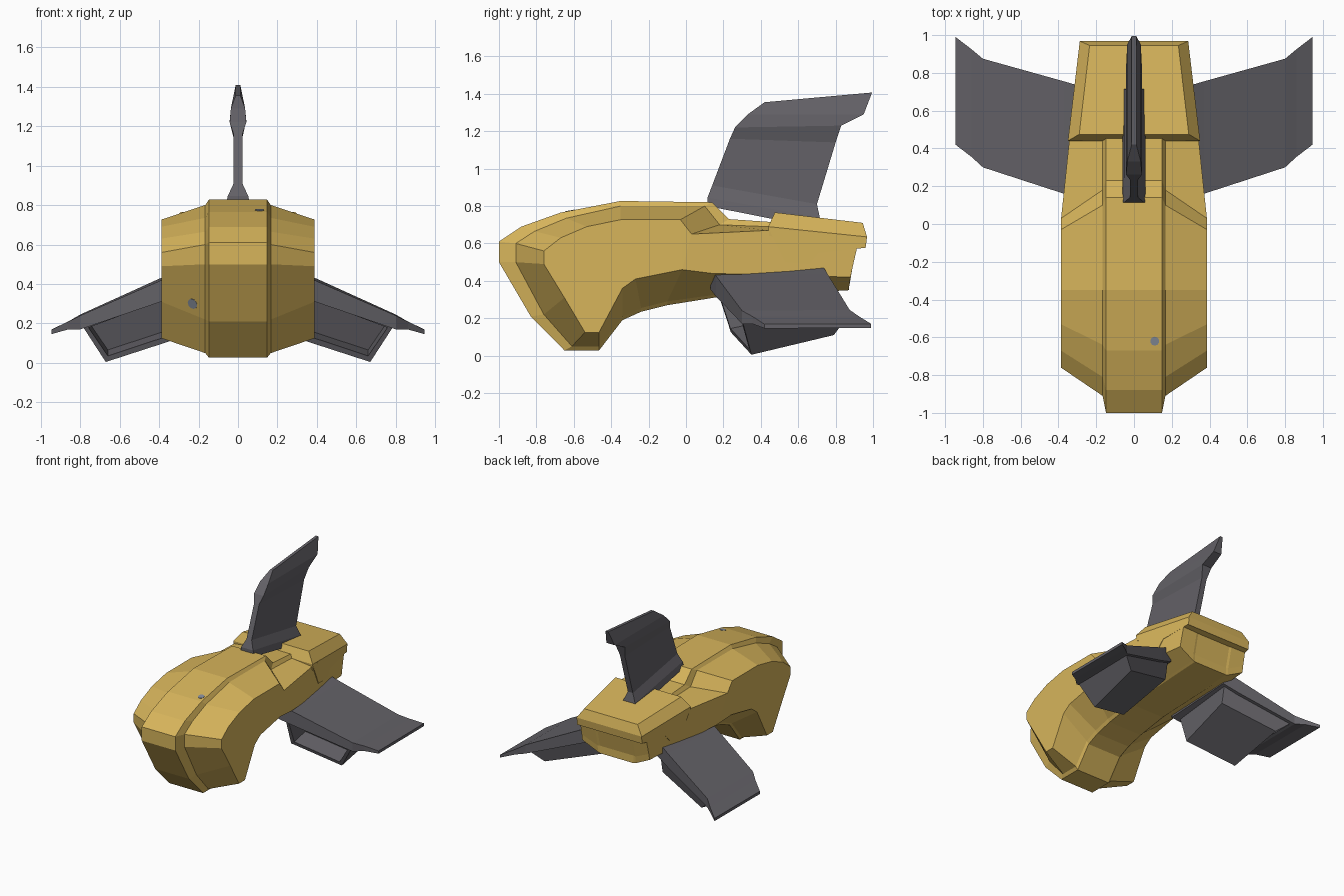
import bpy, bmesh, math
from mathutils import Vector
from mathutils.bvhtree import BVHTree

if "Cube" in bpy.data.objects:
    bpy.data.objects.remove(bpy.data.objects["Cube"])

def mat(name, col):
    m = bpy.data.materials.new(name)
    m.diffuse_color = (*col, 1)
    m.use_nodes = True
    m.node_tree.nodes["Principled BSDF"].inputs["Base Color"].default_value = m.diffuse_color
    return m

GOLD = mat("gold_paint", (0.68, 0.46, 0.105))
GREY = mat("dark_grey", (0.125, 0.12, 0.135))
BLUE = mat("blue_grey", (0.24, 0.27, 0.33))

def finish(bm, name, material):
    bmesh.ops.recalc_face_normals(bm, faces=bm.faces)
    me = bpy.data.meshes.new(name)
    bm.to_mesh(me)
    bm.free()
    ob = bpy.data.objects.new(name, me)
    me.materials.append(material)
    bpy.context.collection.objects.link(ob)
    return ob

def loft(rings, cap=True):
    """Skin a list of closed rings with equal point counts."""
    bm = bmesh.new()
    vs = [[bm.verts.new(p) for p in r] for r in rings]
    n = len(vs[0])
    for a, b in zip(vs, vs[1:]):
        for i in range(n):
            j = (i + 1) % n
            bm.faces.new((a[i], a[j], b[j], b[i]))
    caps = [bm.faces.new(vs[0]), bm.faces.new(vs[-1])] if cap else []
    bmesh.ops.recalc_face_normals(bm, faces=bm.faces)
    return bm, caps

# ---- hull: three side profiles (y, z) lofted across x
CENTRE = [(-1, .61), (-.88, .69), (-.67, .765), (-.35, .827), (.14, .82), (.23, .73),
          (.45, .715), (.92, .62), (.87, .41), (.87, .35), (.15, .31), (-.1, .27),
          (-.24, .235), (-.34, .19), (-.465, .028), (-.65, .028), (-.83, .21), (-1, .5)]
SHOULDER = [(-.91, .60), (-.81, .665), (-.64, .735), (-.35, .80), (.10, .80), (.18, .70),
            (.44, .69), (.92, .61), (.875, .41), (.87, .355), (.15, .325), (-.1, .29),
            (-.24, .255), (-.34, .21), (-.465, .05), (-.61, .05), (-.76, .22), (-.91, .5)]
FLANK = [(-.76, .56), (-.67, .63), (-.53, .69), (-.35, .727), (-.03, .727), (.03, .65),
         (.44, .67), (.92, .60), (.89, .47), (.88, .42), (.14, .44), (-.02, .46),
         (-.27, .41), (-.34, .36), (-.465, .125), (-.54, .125), (-.65, .31), (-.76, .49)]

def half_width(y):
    return .387 if y < .02 else .387 - (y - .02) * .105

def hull_rings():
    out = []
    for s in (-1, 1):
        half = [[(s * half_width(y), y, z) for y, z in FLANK],
                [(s * .166, y, z) for y, z in SHOULDER],
                [(s * .148, y, z) for y, z in CENTRE]]
        out += half if s < 0 else half[::-1]
    return out

bm, caps = loft(hull_rings())
bmesh.ops.triangulate(bm, faces=caps)
tree = BVHTree.FromBMesh(bm)
finish(bm, "hull", GOLD)

# ---- rear engine cover: bevelled lid and side skirts
def lid_ring(xf, yf, zf, xb, yb, zb):
    return [(-xf, yf, zf), (xf, yf, zf), (xb, yb, zb), (-xb, yb, zb)]

bm, _ = loft([lid_ring(.29, .475, .766, .235, .945, .71),
              lid_ring(.35, .44, .69, .287, .968, .635),
              lid_ring(.348, .445, .64, .284, .96, .575)])
finish(bm, "rear_cover", GOLD)

SKIRT = [(.442, .68), (.53, .50), (.66, .49), (.71, .55), (.96, .577), (.966, .635)]
bm, caps = loft([[(s * (.35 - (y - .44) * .12), y, z) for y, z in SKIRT] for s in (-1, 1)])
bmesh.ops.triangulate(bm, faces=caps)
finish(bm, "rear_skirt", GOLD)

# ---- tail fin: levels of (front y, z, rear y, z, half thickness)
LEVELS = [(.115, .80, .72, .68, .062), (.115, .845, .715, .74, .052),
          (.14, .91, .70, .81, .022), (.235, 1.16, .80, 1.14, .022),
          (.262, 1.22, .83, 1.23, .042), (.33, 1.29, .95, 1.29, .036),
          (.42, 1.355, .995, 1.407, .012)]
bm, _ = loft([[(-w, a, b), (w, a, b), (w, c, d), (-w, c, d)] for a, b, c, d, w in LEVELS])
finish(bm, "tail_fin", GREY)

# ---- side wings and the scoops under them
# wing stations: x, front y, rear y, top z, rear top z, thickness
WING = [(.25, .13, .72, .475, .50, .12), (.37, .16, .755, .427, .44, .11),
        (.80, .30, .875, .24, .245, .07), (.86, .355, .925, .21, .21, .04),
        (.945, .42, .99, .168, .17, .022)]
for s, side in ((1, "right"), (-1, "left")):
    bm, _ = loft([[(s * x, yf, zt), (s * x, yr, zr), (s * x, yr, zr - t), (s * x, yf, zt - t)]
                  for x, yf, yr, zt, zr, t in WING])
    finish(bm, side + "_wing", GREY)

    front = [(.30, .16, .37), (.79, .30, .19), (.67, .35, .005), (.30, .24, .125)]
    rear = [(.27, .71, .40), (.79, .85, .19), (.69, .79, .11), (.27, .68, .24)]
    bm, caps = loft([[(s * x, y, z) for x, y, z in r] for r in (front, rear)])
    # hollow intake mouth
    bmesh.ops.inset_region(bm, faces=[caps[0]], thickness=.035)
    ext = bmesh.ops.extrude_discrete_faces(bm, faces=[caps[0]])
    bmesh.ops.translate(bm, vec=(0, .14, .03), verts=ext["faces"][0].verts)
    finish(bm, side + "_scoop", GREY)

# ---- thin paint marks laid on the hull
def mark(name, origin, direction, r):
    loc, nor, _, _ = tree.ray_cast(Vector(origin), Vector(direction))
    bm = bmesh.new()
    bmesh.ops.create_cone(bm, cap_ends=True, segments=10, radius1=r, radius2=r, depth=.004)
    ob = finish(bm, name, BLUE)
    ob.location = loc
    ob.rotation_euler = nor.to_track_quat('Z', 'Y').to_euler()

mark("nose_mark", (-.23, -3, .30), (0, 1, 0), .028)
mark("roof_mark", (.11, -.62, 3), (0, 0, -1), .024)
